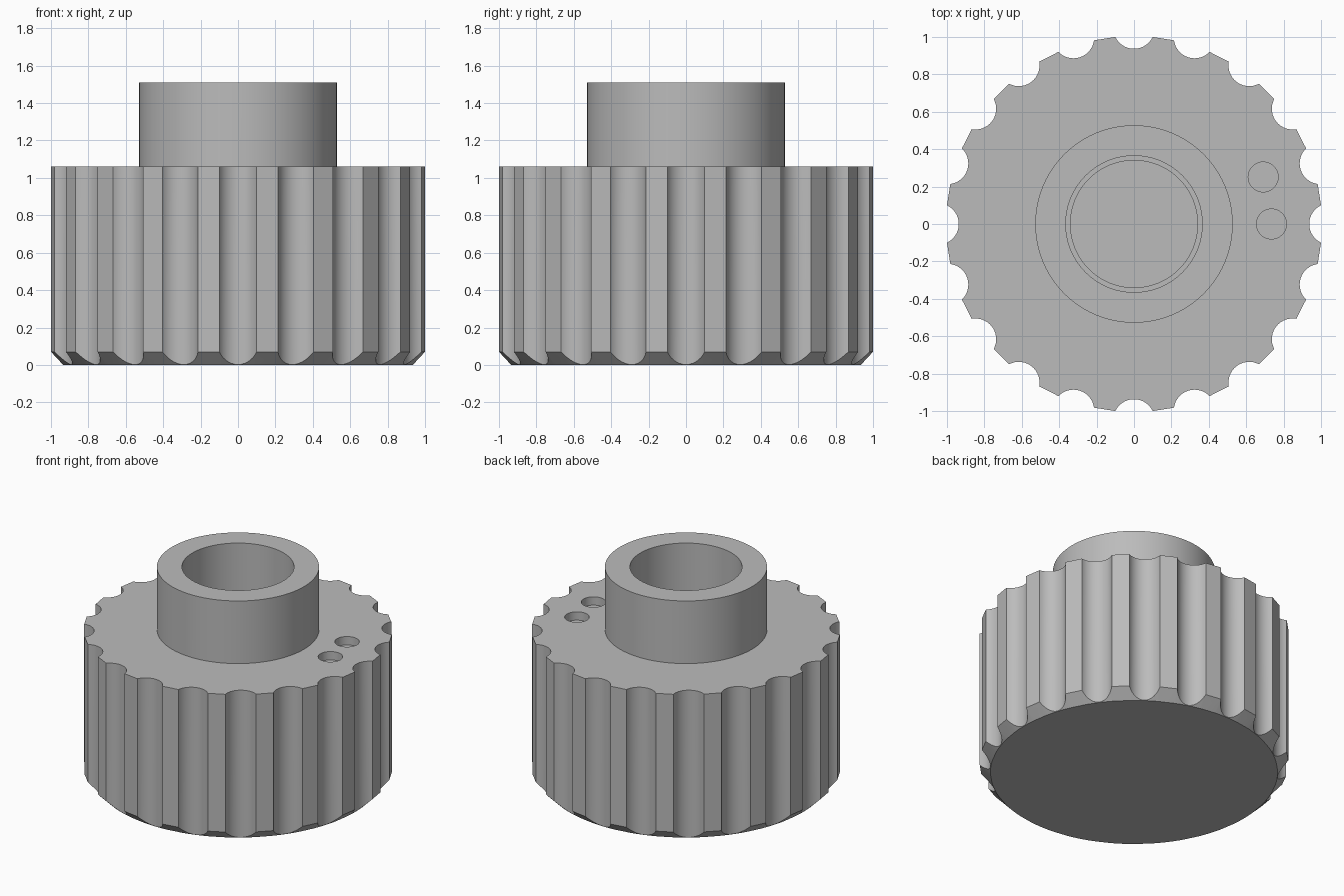
import bpy, bmesh, math
from math import sin, cos, radians

cube = bpy.data.objects.get("Cube")
if cube:
    bpy.data.objects.remove(cube, do_unlink=True)

grey = bpy.data.materials.new("plain grey")
grey.use_nodes = True
grey.diffuse_color = (0.5, 0.5, 0.5, 1)
grey.node_tree.nodes["Principled BSDF"].inputs["Base Color"].default_value = (0.5, 0.5, 0.5, 1)

FLUTES, STEPS = 20, 14
FLUTE_R, FLUTE_C = 0.111, 1.048     # flute radius and its distance from the axis
BASE_R, TOP_Z, HUB_Z = 0.935, 1.06, 1.51


def make_object(name, bm):
    bmesh.ops.recalc_face_normals(bm, faces=bm.faces)
    mesh = bpy.data.meshes.new(name)
    bm.to_mesh(mesh)
    bm.free()
    mesh.materials.append(grey)
    obj = bpy.data.objects.new(name, mesh)
    bpy.context.collection.objects.link(obj)
    return obj


def cylinder(name, x, y, radius, z0, z1, sides=96):
    bm = bmesh.new()
    bmesh.ops.create_cone(bm, cap_ends=True, segments=sides, radius1=radius,
                          radius2=radius, depth=z1 - z0)
    bmesh.ops.translate(bm, verts=bm.verts, vec=(x, y, (z0 + z1) / 2))
    return make_object(name, bm)


def apply_boolean(obj, other, operation):
    mod = obj.modifiers.new(operation.title(), 'BOOLEAN')
    mod.operation, mod.object, mod.solver = operation, other, 'EXACT'
    bpy.context.view_layer.objects.active = obj
    bpy.ops.object.modifier_apply(modifier=mod.name)
    bpy.data.objects.remove(other, do_unlink=True)


# Fluted body: scalloped outline, with a 45 degree chamfer down to a round base
half = math.atan2(0.1, FLUTE_C - 1.0)
outline = []
for i in range(FLUTES):
    turn = math.tau * i / FLUTES
    for k in range(STEPS + 1):
        a = half * (2 * k / STEPS - 1)
        u, v = FLUTE_C - FLUTE_R * cos(a), FLUTE_R * sin(a)
        outline.append((math.hypot(u, v), turn + math.atan2(v, u)))

bm = bmesh.new()
rings = [[], [], []]
for r, a in outline:
    rings[0].append(bm.verts.new((BASE_R * cos(a), BASE_R * sin(a), 0)))
    rings[1].append(bm.verts.new((r * cos(a), r * sin(a), r - BASE_R)))
    rings[2].append(bm.verts.new((r * cos(a), r * sin(a), TOP_Z)))
for low, high in zip(rings, rings[1:]):
    for i in range(len(low)):
        bm.faces.new((low[i - 1], low[i], high[i], high[i - 1]))
bm.faces.new(rings[0])
bm.faces.new(rings[2])
knob = make_object("fluted_knob", bm)

# Raised hub, stepped bore and the two marker holes
apply_boolean(knob, cylinder("hub", 0, 0, 0.528, TOP_Z - 0.2, HUB_Z), 'UNION')
apply_boolean(knob, cylinder("bore", 0, 0, 0.365, 0.5, HUB_Z + 0.1), 'DIFFERENCE')
apply_boolean(knob, cylinder("lower_bore", 0, 0, 0.34, 0.3, 0.6), 'DIFFERENCE')
for angle in (0, radians(20)):
    apply_boolean(knob, cylinder("marker_hole", 0.735 * cos(angle), 0.735 * sin(angle),
                                 0.08, TOP_Z - 0.06, TOP_Z + 0.1, 48), 'DIFFERENCE')

bpy.ops.object.select_all(action='DESELECT')
knob.select_set(True)
bpy.context.view_layer.objects.active = knob
bpy.ops.object.shade_smooth_by_angle(angle=radians(25))
